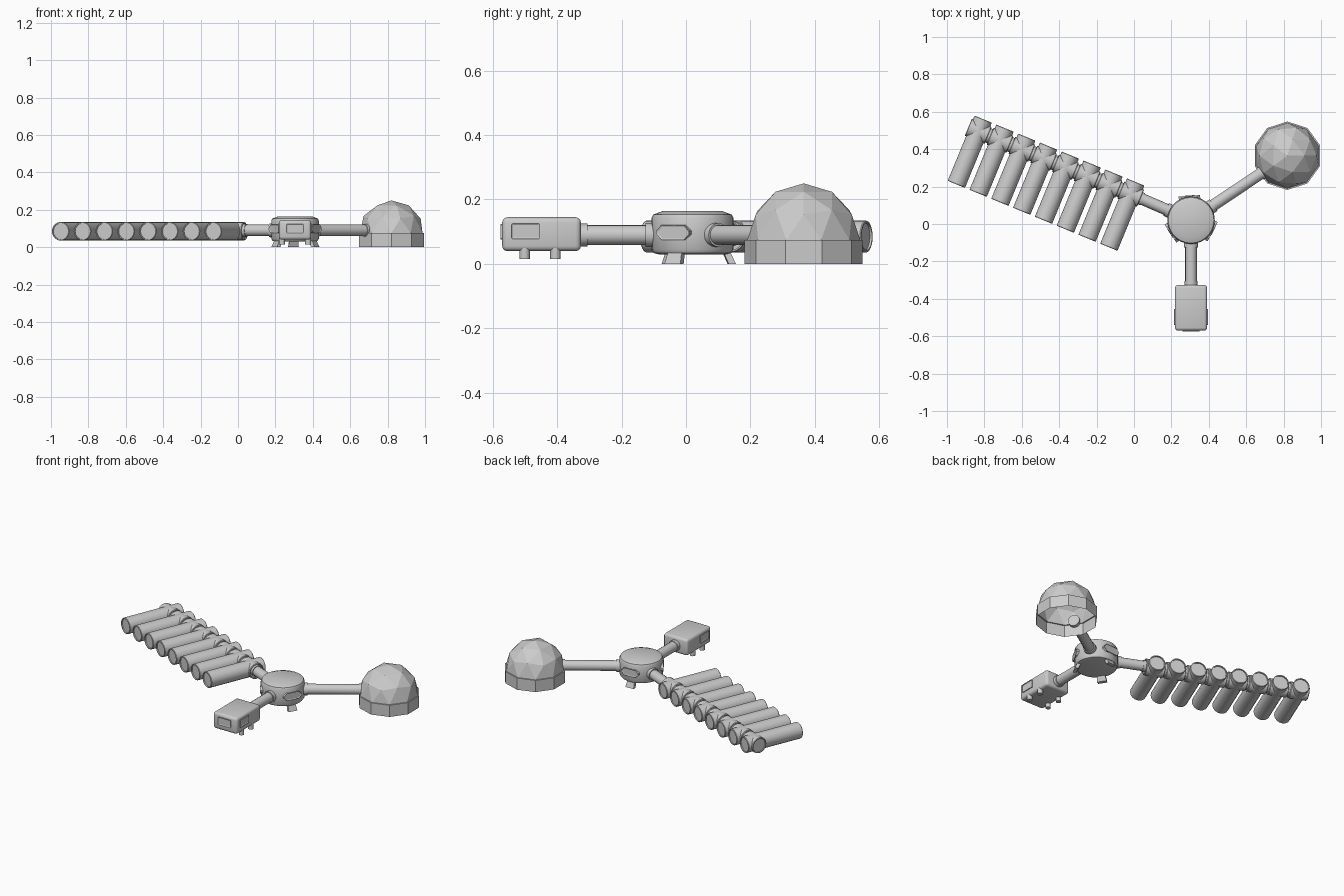
import bpy, bmesh, math
from mathutils import Vector, Matrix

if "Cube" in bpy.data.objects:
    bpy.data.objects.remove(bpy.data.objects["Cube"])

HUB = Vector((0.305, 0.02, 0))
DOME = Vector((0.82, 0.365, 0))
TUBE_Z = 0.09


def finish(name, bm, smooth=False):
    bmesh.ops.recalc_face_normals(bm, faces=bm.faces[:])
    me = bpy.data.meshes.new(name)
    bm.to_mesh(me)
    bm.free()
    ob = bpy.data.objects.new(name, me)
    bpy.context.collection.objects.link(ob)
    if smooth:
        bpy.context.view_layer.objects.active = ob
        ob.select_set(True)
        bpy.ops.object.shade_smooth_by_angle(angle=math.radians(35))
        ob.select_set(False)
    return ob


def lathe(name, profile, origin, direction=(0, 0, 1), sides=16):
    """Turn (radius, distance) points around an axis; end rings are capped."""
    bm = bmesh.new()
    rings = []
    for r, d in profile:
        rings.append([bm.verts.new((r * math.cos(2 * math.pi * i / sides),
                                    r * math.sin(2 * math.pi * i / sides), d)) for i in range(sides)])
    for a, b in zip(rings, rings[1:]):
        for i in range(sides):
            j = (i + 1) % sides
            bm.faces.new((a[i], a[j], b[j], b[i]))
    bm.faces.new(rings[0])
    bm.faces.new(rings[-1])
    rot = Vector(direction).to_track_quat('Z', 'Y').to_matrix().to_4x4()
    bm.transform(Matrix.Translation(origin) @ rot)
    return finish(name, bm, True)


def tube(name, a, b, r, sides=16, rim=0.0):
    """Cylinder from a to b, optionally with recessed end caps."""
    a, b = Vector(a), Vector(b)
    n = (b - a).length
    prof = [(r, 0), (r, n)]
    if rim:
        q = r - rim
        prof = [(q, rim), (q, 0), (r - rim * .3, 0), (r, rim * .4),
                (r, n - rim * .4), (r - rim * .3, n), (q, n), (q, n - rim)]
    return lathe(name, prof, a, b - a, sides)


def window(name, pos, angle, w, h, depth, corner):
    """Raised panel with cut corners and an inset pane, facing the given heading."""
    bm = bmesh.new()
    x, z = w / 2, h / 2
    pts = [(-x, -z + corner), (-x + corner, -z), (x - corner, -z), (x, -z + corner),
           (x, z - corner), (x - corner, z), (-x + corner, z), (-x, z - corner)]
    face = bm.faces.new([bm.verts.new((0, p, q)) for p, q in pts])
    ext = bmesh.ops.extrude_face_region(bm, geom=[face])
    bmesh.ops.translate(bm, vec=(depth, 0, 0),
                        verts=[v for v in ext['geom'] if isinstance(v, bmesh.types.BMVert)])
    top = [f for f in ext['geom'] if isinstance(f, bmesh.types.BMFace)]
    bmesh.ops.inset_region(bm, faces=top, thickness=0.005)
    bmesh.ops.translate(bm, vec=(-0.003, 0, 0), verts=top[0].verts[:])
    bm.transform(Matrix.Translation(pos) @ Matrix.Rotation(angle, 4, 'Z'))
    return finish(name, bm)


def heading(a):
    return Vector((math.cos(a), math.sin(a), 0))


# Central hub
lathe("hub", [(0.105, 0.03), (0.12, 0.034), (0.127, 0.045), (0.127, 0.143),
              (0.122, 0.153), (0.09, 0.165)], HUB, sides=28)

# Hub windows and splayed legs between the corridors
for i, deg in enumerate((-28, 94, 213)):
    a = math.radians(deg)
    d = heading(a)
    window(f"hub_window_{i}", HUB + d * 0.105 + Vector((0, 0, 0.098)), a, 0.115, 0.046, 0.026, 0.018)
    bm = bmesh.new()
    bmesh.ops.create_cube(bm, size=1)
    for v in bm.verts:
        low = v.co.z < 0
        v.co = Vector(((0.122 if low else 0.102) + v.co.x * 0.022,
                       v.co.y * (0.056 if low else 0.046), 0 if low else 0.045))
    bm.transform(Matrix.Translation(HUB) @ Matrix.Rotation(a, 4, 'Z'))
    finish(f"hub_leg_{i}", bm)

# Geodesic dome: open half sphere on a ten sided wall
bm = bmesh.new()
bmesh.ops.create_icosphere(bm, subdivisions=2, radius=0.175)
bmesh.ops.delete(bm, geom=[v for v in bm.verts if v.co.z < -0.01], context='VERTS')
for scale, drop in ((0.183 / 0.175, 0), (1, -0.075)):
    rim = [e for e in bm.edges if e.is_boundary]
    new = bmesh.ops.extrude_edge_only(bm, edges=rim)['geom']
    for v in [g for g in new if isinstance(g, bmesh.types.BMVert)]:
        v.co = Vector((v.co.x * scale, v.co.y * scale, v.co.z + drop))
bm.transform(Matrix.Translation(DOME + Vector((0, 0, 0.075))))
finish("dome", bm)

# Eight living modules in a slanted row, each crossed by a short stub
a = math.radians(-22.4)
u, v = heading(a), heading(a + math.pi / 2)
first = Vector((-0.95, 0.212, 0.085))
for i in range(8):
    front = first + u * 0.126 * i
    node = front + v * 0.307
    tube(f"module_{i}", front, front + v * 0.377, 0.05, 16, 0.007)
    tube(f"module_stub_{i}", node - u * 0.057, node + u * 0.057, 0.0495, 16, 0.007)
    if i < 7:
        tube(f"module_coupling_{i}", node + u * 0.045, node + u * 0.08, 0.041)

# Corridors from the hub, with collars at both ends
cabin_end = Vector((0.305, -0.33, 0))
up = Vector((0, 0, TUBE_Z))
for name, target, stop in (("dome", DOME, 0.15), ("cabin", cabin_end, 0),
                           ("module", Vector((node.x, node.y, 0)), 0.045)):
    d = (target - HUB).normalized()
    start, end = HUB + d * 0.1 + up, target - d * stop + up
    tube(f"{name}_corridor", start, end, 0.031)
    tube(f"{name}_hub_collar", start, start + d * 0.045, 0.037)
    tube(f"{name}_end_collar", end - d * 0.025, end, 0.035)

# Cabin with rounded edges
bm = bmesh.new()
bmesh.ops.create_cube(bm, size=1)
bm.transform(Matrix.Translation((0.305, -0.448, 0.0925)) @ Matrix.Diagonal((0.172, 0.244, 0.105, 1)))
bmesh.ops.bevel(bm, geom=bm.edges[:], offset=0.016, segments=3, profile=0.5, affect='EDGES')
finish("cabin", bm, True)

# Cabin windows and feet
window("cabin_front_window", (0.305, -0.565, 0.1), -math.pi / 2, 0.09, 0.048, 0.01, 0.003)
for s, side in ((1, "right"), (-1, "left")):
    window(f"cabin_{side}_window", (0.305 + s * 0.08, -0.497, 0.102),
           0 if s > 0 else math.pi, 0.087, 0.048, 0.011, 0.003)
    for j, y in enumerate((-0.5, -0.405)):
        x = 0.305 + s * 0.07
        tube(f"cabin_{side}_foot_{j}", (x, y, 0.015), (x, y, 0.05), 0.016, 12)
